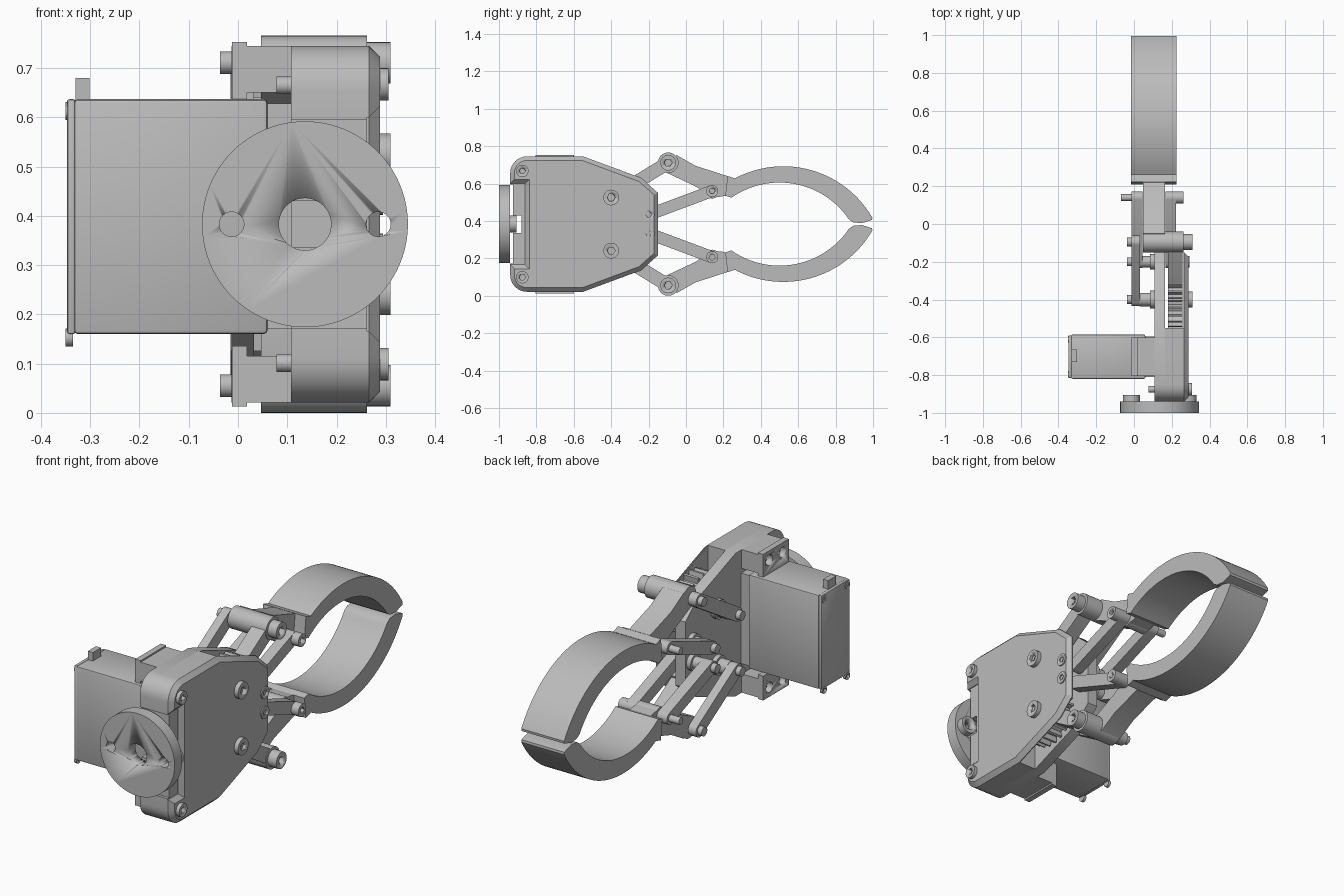
import bpy, bmesh, math
from mathutils import Vector

cube = bpy.data.objects.get("Cube")
if cube:
    bpy.data.objects.remove(cube)

MID = 0.383  # height of the symmetry plane

grey = bpy.data.materials.new("plain grey")
grey.use_nodes = True
grey.diffuse_color = (0.5, 0.5, 0.5, 1)
grey.node_tree.nodes["Principled BSDF"].inputs["Base Color"].default_value = (0.5, 0.5, 0.5, 1)


def finish(name, bm):
    bmesh.ops.recalc_face_normals(bm, faces=bm.faces)
    mesh = bpy.data.meshes.new(name)
    bm.to_mesh(mesh)
    bm.free()
    mesh.materials.append(grey)
    ob = bpy.data.objects.new(name, mesh)
    bpy.context.collection.objects.link(ob)
    bpy.ops.object.select_all(action='DESELECT')
    ob.select_set(True)
    bpy.context.view_layer.objects.active = ob
    bpy.ops.object.shade_smooth_by_angle(angle=math.radians(30))
    return ob


def prism(name, pts, lo, hi, axis='x', side=1, chamfer=0, bevel=0):
    """Extrude a 2D outline along x (outline in y, z) or along y (outline in x, z)."""
    bm = bmesh.new()

    def ring(d):
        return [bm.verts.new((d, a, MID + side * (z - MID)) if axis == 'x'
                             else (a, d, MID + side * (z - MID))) for a, z in pts]
    low, high = ring(lo), ring(hi)
    bm.faces.new(low)
    cap = bm.faces.new(high)
    n = len(pts)
    for i in range(n):
        bm.faces.new((low[i], low[(i + 1) % n], high[(i + 1) % n], high[i]))
    bmesh.ops.recalc_face_normals(bm, faces=bm.faces)
    if chamfer:
        bmesh.ops.bevel(bm, geom=list(cap.edges), offset=chamfer, segments=1, affect='EDGES')
    if bevel:
        bmesh.ops.bevel(bm, geom=list(bm.edges), offset=bevel, segments=2, profile=0.5, affect='EDGES')
    return finish(name, bm)


def arc(c, r, a0, a1, n=12):
    return [(c[0] + r * math.cos(math.radians(a0 + (a1 - a0) * i / n)),
             c[1] + r * math.sin(math.radians(a0 + (a1 - a0) * i / n))) for i in range(n + 1)]


def circle(c, r, n=32):
    return arc(c, r, 0, 360, n)[:-1]


def box(name, x, y, z, side=1, bevel=0):
    return prism(name, [(y[0], z[0]), (y[1], z[0]), (y[1], z[1]), (y[0], z[1])],
                 x[0], x[1], side=side, bevel=bevel)


def link(name, p, q, r, lo, hi, side):
    """Bar with rounded ends."""
    a = math.degrees(math.atan2(q[1] - p[1], q[0] - p[0]))
    return prism(name, arc(p, r, a + 90, a + 270) + arc(q, r, a - 90, a + 90), lo, hi, side=side)


def screw(name, c, r, base, tip, side):
    """Cap screw head with a hexagonal socket."""
    ob = prism(name, circle(c, r, 24), base, tip, side=side)
    centre = (c[0], c[1])
    cut(ob, [prism("socket_cutter", circle(centre, r * 0.5, 6),
                   tip - (tip - base) * 0.6, tip + (tip - base) * 0.3, side=side)])
    return ob


def cut(ob, cutters):
    for c in cutters:
        c.hide_render = True
        mod = ob.modifiers.new("cut", 'BOOLEAN')
        mod.operation, mod.solver, mod.object = 'DIFFERENCE', 'EXACT', c
        bpy.context.view_layer.objects.active = ob
        bpy.ops.object.modifier_apply(modifier=mod.name)
        bpy.data.objects.remove(c)


def mirrored(half):
    """Close a upper half outline with its reflection in the symmetry plane."""
    return half + [(y, 2 * MID - z) for y, z in reversed(half)]


# Housing: cover plate, back plate and front block
corner = arc((-0.85, 0.655), 0.09, 180, 90, 8)
slope = [(-0.55, 0.745), (-0.24, 0.63), (-0.15, 0.55)]
prism("cover_plate", mirrored([(-0.86, 0.6), (-0.94, 0.6)] + corner + slope),
      0.262, 0.288, chamfer=0.022)
slot = [(-0.88, 0.43), (-0.925, 0.43), (-0.925, 0.595), (-0.94, 0.595)]
prism("back_plate", mirrored(slot + corner + slope), 0.108, 0.165)
prism("front_block", mirrored(slot + corner + [(-0.55, 0.745)]), 0.165, 0.262)

# Mounting disc with centre bore and two bolt holes
DX = 0.136
disc = prism("mounting_disc", circle((DX, MID), 0.209, 96), -1.0, -0.94, 'y')
bosses = [prism("disc_boss", circle((DX + s * 0.149, MID), 0.045), -0.942, -0.905, 'y')
          for s in (-1, 1)]
cut(disc, [prism("bore_cutter", circle((DX, MID), 0.053, 48), -1.1, -0.9, 'y')])
for s, boss in zip((-1, 1), bosses):
    for part in (disc, boss):
        cut(part, [prism("hole_cutter", circle((DX + s * 0.149, MID), 0.025), -1.1, -0.8, 'y')])

# Motor
box("motor_case", (-0.333, 0.06), (-0.82, -0.585), (0.16, 0.637), bevel=0.008)
box("motor_end_cap", (-0.347, -0.33), (-0.815, -0.59), (0.16, 0.637), bevel=0.005)
box("motor_neck", (0.055, 0.11), (-0.81, -0.595), (0.17, 0.628))
box("motor_connector", (-0.33, -0.302), (-0.73, -0.665), (0.63, 0.68))
GEAR = (-0.4, 0.525)
PIVOT = (-0.095, 0.711)
INNER = (-0.2, 0.433)
KNUCKLE = (0.14, 0.56)


def gear_outline(c, r, teeth, phase):
    pts = []
    for i in range(teeth):
        for f, rad in ((-0.27, r - 0.014), (-0.12, r + 0.014), (0.12, r + 0.014), (0.27, r - 0.014)):
            a = math.tau * (i + f + phase) / teeth
            pts.append((c[0] + rad * math.cos(a), c[1] + rad * math.sin(a)))
    return pts


# Finger: base arm and curved jaw
base_arm = [(-0.05, 0.752), (0.05, 0.695), (0.22, 0.64), (0.235, 0.54), (0.19, 0.53),
            (0.14, 0.525), (0.05, 0.585), (-0.13, 0.67)]
jaw = (arc((0.52, 0.142), 0.55, 118, 30, 40) + [(0.995, 0.405), (0.94, 0.388), (0.895, 0.392)]
       + arc((0.5, 0.157), 0.448, 34, 125, 40) + [(0.21, 0.535), (0.222, 0.64)])

for side, tag in ((1, "upper"), (-1, "lower")):
    def nm(part):
        return tag + "_" + part

    # Motor ears and the blocks they bolt to
    ear = box(nm("motor_ear"), (-0.012, 0.018), (-0.805, -0.6), (0.63, 0.753), side)
    for y in (-0.755, -0.65):
        cut(ear, [prism("ear_cutter", circle((y, 0.705), 0.026, 24), -0.05, 0.05, side=side)])
    box(nm("ear_mount"), (0.018, 0.11), (-0.805, -0.6), (0.65, 0.745), side)
    for y in (-0.795, -0.61):
        screw(nm("motor_screw"), (y, 0.613), 0.018, -0.335, -0.35, side)

    # Gear train
    prism(nm("gear"), gear_outline(GEAR, 0.142, 22, 0.5 if side > 0 else 0), 0.18, 0.258, side=side)

    # Four bar linkage
    link(nm("outer_link_left"), GEAR, PIVOT, 0.036, 0.18, 0.258, side)
    link(nm("outer_link_right"), GEAR, PIVOT, 0.034, -0.013, 0.032, side)
    link(nm("inner_link_left"), INNER, KNUCKLE, 0.032, 0.167, 0.222, side)
    link(nm("inner_link_right"), INNER, KNUCKLE, 0.032, -0.013, 0.044, side)
    for c, r in ((GEAR, 0.036), (INNER, 0.03)):
        prism(nm("post"), circle(c, r), 0.03, 0.11, side=side)
        prism(nm("post_foot"), circle(c, r + 0.012), 0.085, 0.11, side=side)

    # Finger
    prism(nm("finger_boss"), circle(PIVOT, 0.055, 40), 0.047, 0.262, side=side)
    prism(nm("finger_arm"), base_arm, 0.047, 0.165, side=side)
    prism(nm("finger_knuckle"), circle(KNUCKLE, 0.04), 0.047, 0.165, side=side)
    prism(nm("finger_jaw"), jaw, -0.015, 0.225, side=side)

    # Screws on both faces
    screw(nm("gear_screw"), GEAR, 0.042, 0.286, 0.31, side)
    screw(nm("corner_screw"), (-0.875, 0.667), 0.033, 0.262, 0.306, side)
    screw(nm("inner_screw"), INNER, 0.031, 0.28, 0.294, side)
    screw(nm("pivot_screw"), PIVOT, 0.042, 0.26, 0.31, side)
    screw(nm("knuckle_screw"), KNUCKLE, 0.032, 0.22, 0.262, side)
    for c in (GEAR, INNER, PIVOT):
        prism(nm("screw_end"), circle(c, 0.023, 24), 0.0, -0.037, side=side)
    prism(nm("knuckle_screw_end"), circle(KNUCKLE, 0.018, 24), 0.0, -0.07, side=side)
    prism(nm("corner_screw_end"), circle((-0.875, 0.665), 0.018, 24), 0.078, 0.11, side=side)
